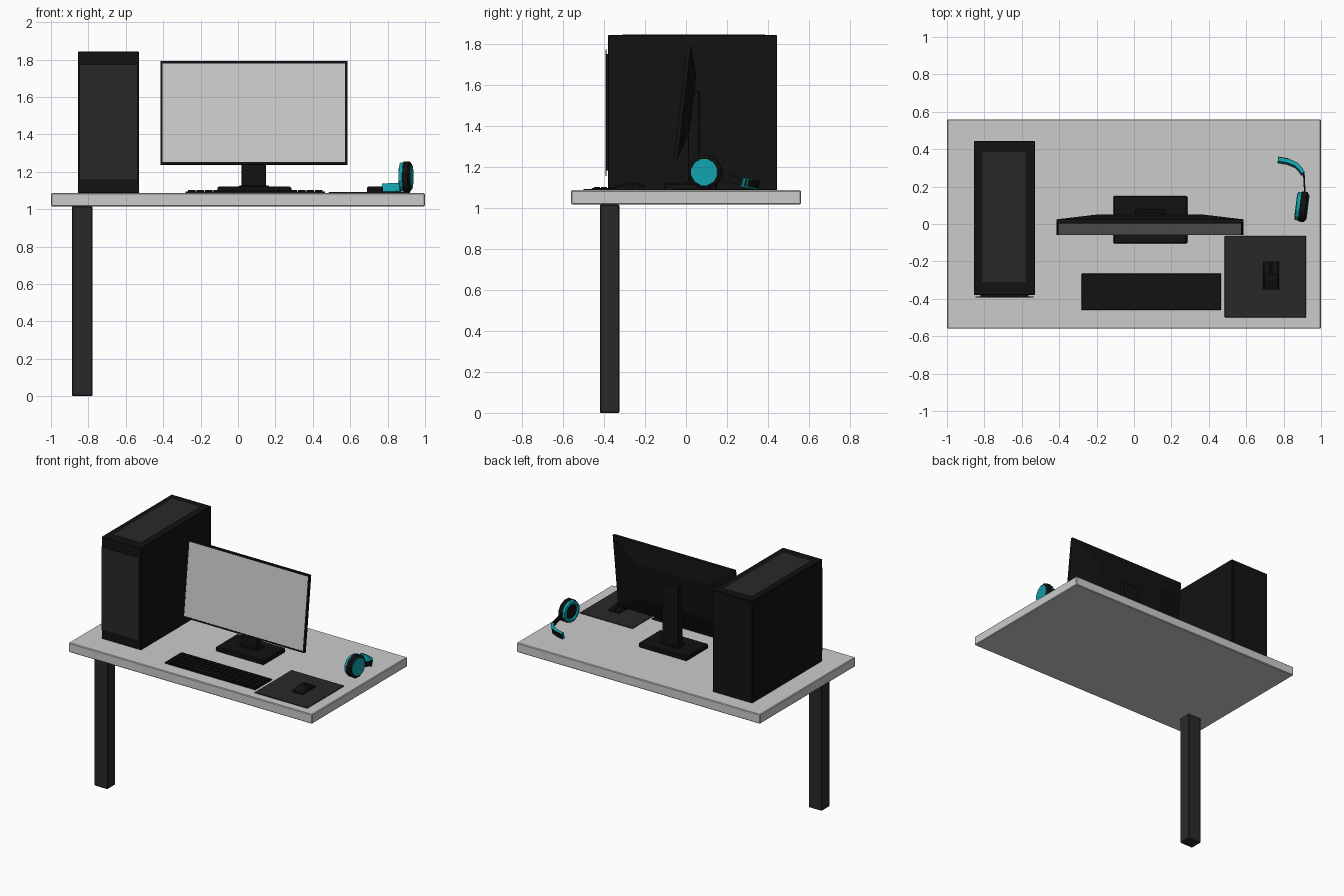
import bpy, bmesh, math
from mathutils import Vector, Matrix

if "Cube" in bpy.data.objects:
    bpy.data.objects.remove(bpy.data.objects["Cube"])


def mat(name, r, g, b):
    m = bpy.data.materials.new(name)
    m.diffuse_color = (r, g, b, 1)
    m.use_nodes = True
    m.node_tree.nodes["Principled BSDF"].inputs["Base Color"].default_value = m.diffuse_color
    return m


BLACK = mat("black", 0.006, 0.006, 0.006)
DARK = mat("charcoal", 0.022, 0.022, 0.022)
LIGHT = mat("light_grey", 0.6, 0.6, 0.62)
SCREEN = mat("screen_grey", 0.55, 0.55, 0.55)
TEAL = mat("teal", 0.006, 0.36, 0.42)


def finish(name, bm, material):
    bmesh.ops.recalc_face_normals(bm, faces=bm.faces)
    me = bpy.data.meshes.new(name)
    bm.to_mesh(me)
    bm.free()
    me.materials.append(material)
    ob = bpy.data.objects.new(name, me)
    bpy.context.collection.objects.link(ob)
    return ob


def add_box(bm, x, y, z):
    m = Matrix.Translation((sum(x) / 2, sum(y) / 2, sum(z) / 2)) @ Matrix.Diagonal(
        (x[1] - x[0], y[1] - y[0], z[1] - z[0], 1))
    bmesh.ops.create_cube(bm, size=1, matrix=m)


def box(name, x, y, z, material, bevel=0):
    bm = bmesh.new()
    add_box(bm, x, y, z)
    if bevel:
        bmesh.ops.bevel(bm, geom=bm.edges[:], offset=bevel, segments=1, affect='EDGES')
    return finish(name, bm, material)


def loft(name, rings, material):
    # Skin a list of closed rings and cap both ends
    bm = bmesh.new()
    vs = [[bm.verts.new(p) for p in r] for r in rings]
    n = len(vs[0])
    for a, b in zip(vs, vs[1:]):
        for i in range(n):
            bm.faces.new((a[i], a[(i + 1) % n], b[(i + 1) % n], b[i]))
    bm.faces.new(vs[0])
    bm.faces.new(vs[-1])
    return finish(name, bm, material)


# Desk: top and its single leg
box("desk_top", (-1, 1), (-0.56, 0.56), (1.015, 1.085), LIGHT, 0.005)
box("desk_leg", (-0.888, -0.778), (-0.42, -0.325), (0, 1.016), DARK, 0.005)

# Computer case with front, top and rear panels
box("case_body", (-0.855, -0.53), (-0.38, 0.443), (1.085, 1.842), BLACK, 0.003)
box("case_front_panel", (-0.848, -0.537), (-0.393, -0.387), (1.155, 1.772), DARK)
box("case_front_mount", (-0.82, -0.565), (-0.388, -0.379), (1.18, 1.75), BLACK)
box("case_top_panel", (-0.81, -0.58), (-0.31, 0.385), (1.83, 1.8435), DARK)
box("case_rear_panel", (-0.842, -0.543), (0.43, 0.4445), (1.1, 1.827), BLACK)

# Monitor, tilted back about its lower front edge
MX, MH, TILT = 0.085, 0.555, math.radians(6.7)
tilt = Matrix.Translation((MX, -0.06, 1.24)) @ Matrix.Rotation(-TILT, 4, 'X')


def monitor_ring(hw, hh, y):
    return [tilt @ Vector((sx * hw, y, MH / 2 + sz * hh))
            for sx, sz in ((-1, -1), (1, -1), (1, 1), (-1, 1))]


loft("monitor_shell", [monitor_ring(0.488, 0.266, 0.003), monitor_ring(0.488, 0.266, 0),
                       monitor_ring(0.5, 0.278, 0), monitor_ring(0.5, 0.278, 0.02),
                       monitor_ring(0.285, 0.14, 0.062)], BLACK)
loft("monitor_screen", [monitor_ring(0.488, 0.266, 0.001),
                        monitor_ring(0.488, 0.266, 0.002)], SCREEN)

# Monitor stand
box("stand_base", (-0.11, 0.285), (-0.105, 0.15), (1.085, 1.12), BLACK, 0.006)
box("stand_collar", (0.005, 0.165), (-0.005, 0.08), (1.115, 1.127), BLACK, 0.004)
box("stand_neck", (0.02, 0.15), (0.01, 0.065), (1.12, 1.57), BLACK, 0.003)

# Keyboard: plate plus five rows of keys
box("keyboard_base", (-0.28, 0.465), (-0.46, -0.265), (1.085, 1.095), BLACK, 0.002)
bm = bmesh.new()
pitch_y = 0.178 / 5
widths = {4: [1] * 4 + [6] + [1] * 6}
for row in range(5):
    ws = [1] * 16 if row < 4 else widths[4]
    unit = 0.725 / sum(ws)
    x = -0.27
    y = -0.274 - row * pitch_y
    for w in ws:
        add_box(bm, (x + 0.003, x + w * unit - 0.003), (y - pitch_y + 0.003, y - 0.003), (1.094, 1.102))
        x += w * unit
finish("keyboard_keys", bm, BLACK)

# Mouse pad and mouse
box("mouse_pad", (0.485, 0.92), (-0.5, -0.065), (1.085, 1.091), DARK, 0.002)
profile = [(-0.35, 1.098), (-0.335, 1.108), (-0.30, 1.119), (-0.267, 1.122)]


def mouse_ring(y, z, x0, x1):
    b = 0.008
    return [(x0, y, 1.091), (x1, y, 1.091), (x1, y, z - b), (x1 - b, y, z), (x0 + b, y, z), (x0, y, z - b)]


loft("mouse_body", [mouse_ring(y, max(z, 1.102), 0.69, 0.775) for y, z in profile], BLACK)
for side, x0, x1 in (("left", 0.69, 0.731), ("right", 0.734, 0.775)):
    loft("mouse_button_" + side,
         [mouse_ring(-0.264, 1.121, x0, x1), mouse_ring(-0.23, 1.117, x0, x1),
          mouse_ring(-0.2, 1.106, x0, x1)], BLACK)

# Headset ear cup: coaxial discs along local x, turned slightly
cup = Matrix.Translation((0.897, 0.093, 1.173)) @ Matrix.Rotation(math.radians(-7), 4, 'Z')


def ring(x, r, n=12):
    return [cup @ Vector((x, r * math.cos(math.tau * (i + .5) / n), r * math.sin(math.tau * (i + .5) / n)))
            for i in range(n)]


loft("ear_cup", [ring(-0.012, 0.075), ring(-0.008, 0.084), ring(0.02, 0.084), ring(0.03, 0.07)], BLACK)
loft("ear_cup_disc", [ring(0.028, 0.068), ring(0.034, 0.066)], TEAL)
loft("ear_cushion", [ring(-0.01, 0.05), ring(-0.024, 0.05), ring(-0.033, 0.06),
                     ring(-0.029, 0.077), ring(-0.01, 0.08)], TEAL)
loft("ear_pad_centre", [ring(-0.012, 0.05), ring(-0.026, 0.05)], BLACK)


# Headband: a flat strip swept along a bent path
def strip(name, path, width, thick, material):
    pts = [Vector(p) for p in path]
    rings = []
    for i, p in enumerate(pts):
        t = (pts[min(i + 1, len(pts) - 1)] - pts[max(i - 1, 0)]).normalized()
        up = Vector((0, 0.25, 1))
        up = (up - t * up.dot(t)).normalized()
        s = t.cross(up)
        rings.append([p + up * a * width / 2 + s * b * thick / 2
                      for a, b in ((-1, -1), (1, -1), (1, 1), (-1, 1))])
    return loft(name, rings, material)


strip("headband_arm", [(0.915, 0.13, 1.163), (0.912, 0.19, 1.148), (0.91, 0.25, 1.132),
                       (0.9, 0.288, 1.123), (0.873, 0.32, 1.117), (0.82, 0.344, 1.115),
                       (0.77, 0.352, 1.114)], 0.036, 0.008, BLACK)
strip("headband_pad", [(0.903, 0.27, 1.125), (0.889, 0.292, 1.121), (0.866, 0.314, 1.117),
                       (0.82, 0.333, 1.114), (0.77, 0.341, 1.113)], 0.046, 0.02, TEAL)
